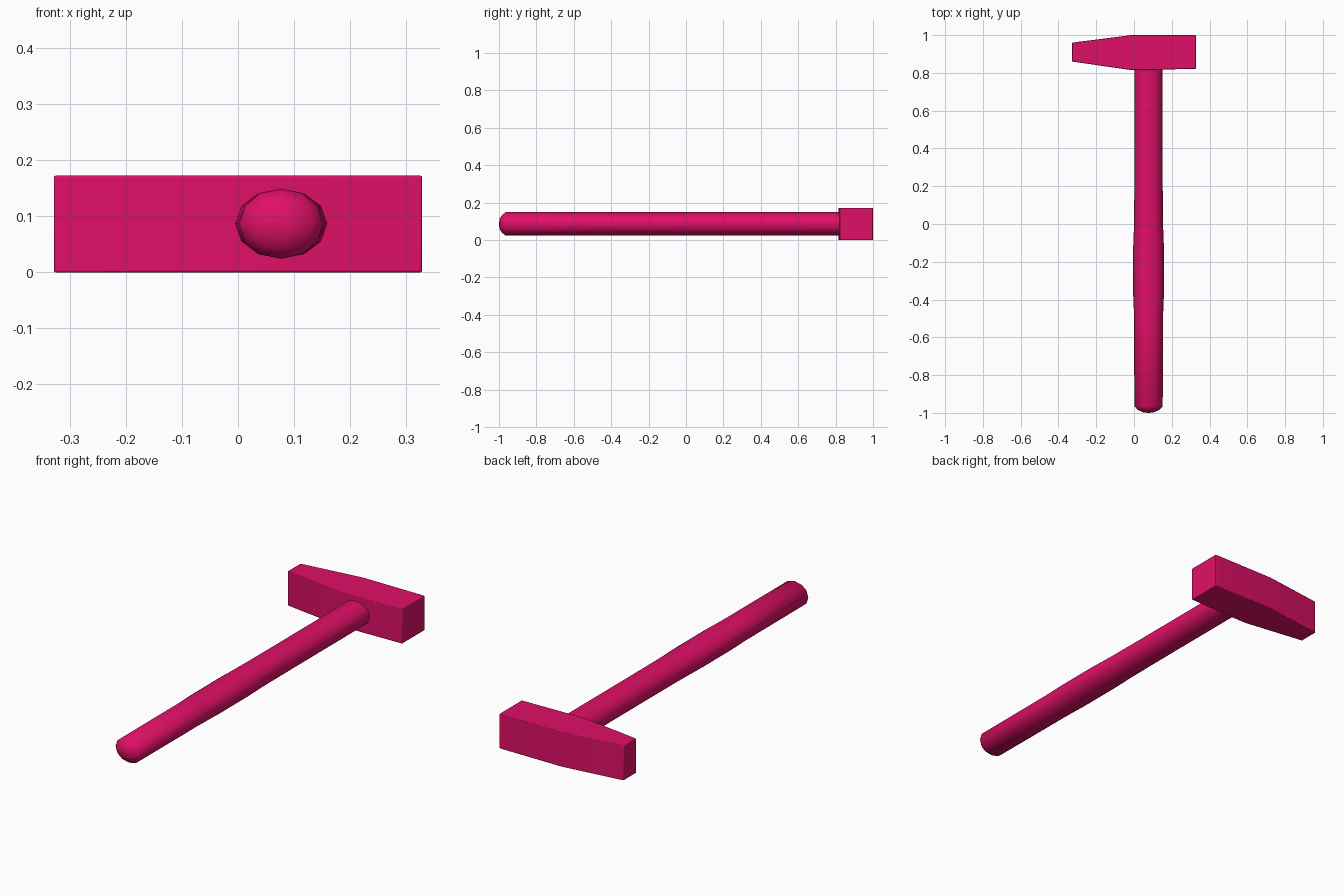
import bpy, bmesh, math

cube = bpy.data.objects.get("Cube")
if cube:
    bpy.data.objects.remove(cube, do_unlink=True)

# Single paint colour
paint = bpy.data.materials.new("crimson_pink")
paint.use_nodes = True
colour = (0.74, 0.005, 0.135, 1)
paint.diffuse_color = colour
paint.node_tree.nodes["Principled BSDF"].inputs["Base Color"].default_value = colour


def finish(name, bm):
    bmesh.ops.recalc_face_normals(bm, faces=bm.faces)
    mesh = bpy.data.meshes.new(name)
    bm.to_mesh(mesh)
    bm.free()
    mesh.materials.append(paint)
    obj = bpy.data.objects.new(name, mesh)
    bpy.context.collection.objects.link(obj)
    return obj


def smooth(obj, degrees):
    bpy.ops.object.select_all(action="DESELECT")
    obj.select_set(True)
    bpy.context.view_layer.objects.active = obj
    bpy.ops.object.shade_smooth_by_angle(angle=math.radians(degrees))


# Hammer head: outline tapering to the peen, extruded upwards
HEAD_HEIGHT = 0.172
outline = [(-0.328, 0.86), (-0.015, 0.815), (0.05, 0.815), (0.328, 0.822),
           (0.328, 1.0), (-0.015, 1.0), (-0.328, 0.96)]
bm = bmesh.new()
base = bm.faces.new([bm.verts.new((x, y, 0)) for x, y in outline])
top = bmesh.ops.extrude_face_region(bm, geom=[base])["geom"]
bmesh.ops.translate(bm, vec=(0, 0, HEAD_HEIGHT),
                    verts=[v for v in top if isinstance(v, bmesh.types.BMVert)])
head = finish("hammer_head", bm)
bevel = head.modifiers.new("edge_bevel", "BEVEL")
bevel.width = 0.003
bevel.segments = 2
bevel.limit_method = "ANGLE"
bevel.angle_limit = math.radians(40)
smooth(head, 35)

# Handle: oval rings along y, slightly wider at the grip, domed butt
SIDES = 12
CENTRE_X, CENTRE_Z = 0.077, 0.0865
rings = [(-0.997, 0.028, 0.026), (-0.985, 0.056, 0.046), (-0.965, 0.075, 0.0625),
         (-0.48, 0.077, 0.0625), (-0.36, 0.082, 0.0625), (-0.14, 0.082, 0.0625),
         (-0.01, 0.077, 0.0625), (0.2, 0.075, 0.0625), (0.9, 0.075, 0.0625)]
bm = bmesh.new()
loops = []
for y, rx, rz in rings:
    angles = [math.tau * i / SIDES for i in range(SIDES)]
    loops.append([bm.verts.new((CENTRE_X + rx * math.cos(a), y, CENTRE_Z + rz * math.sin(a)))
                  for a in angles])
for a, b in zip(loops, loops[1:]):
    for i in range(SIDES):
        j = (i + 1) % SIDES
        bm.faces.new((a[i], a[j], b[j], b[i]))
tip = bm.verts.new((CENTRE_X, -1.0, CENTRE_Z))
for i in range(SIDES):
    bm.faces.new((tip, loops[0][i], loops[0][(i + 1) % SIDES]))
bm.faces.new(loops[-1])
handle = finish("handle", bm)
smooth(handle, 50)
